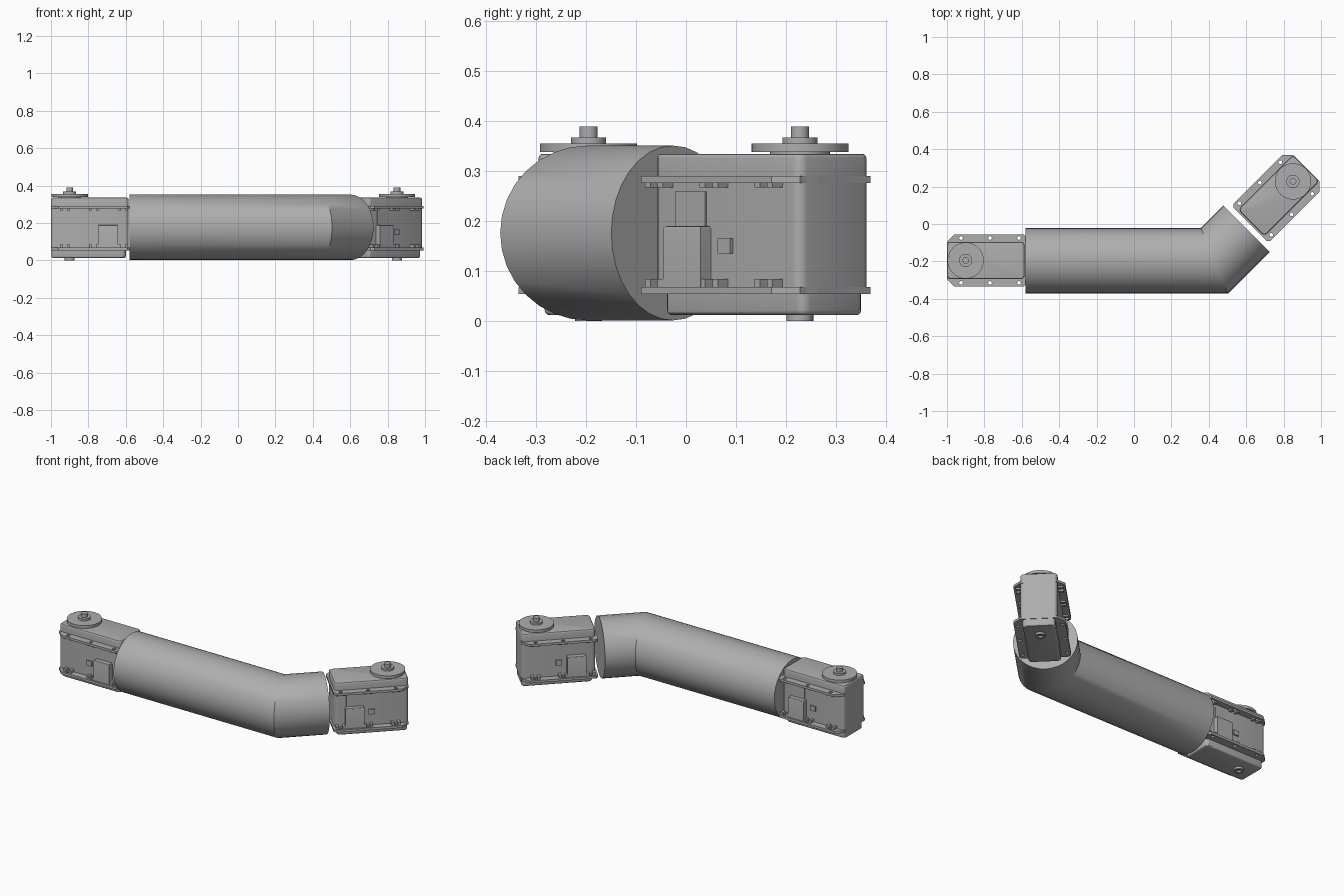
import bpy, bmesh, math
from mathutils import Matrix, Vector

old = bpy.data.objects.get("Cube")
if old:
    bpy.data.objects.remove(old)

GREY = (0.42, 0.42, 0.42, 1)
grey = bpy.data.materials.new("plain grey")
grey.diffuse_color = GREY
grey.use_nodes = True
grey.node_tree.nodes["Principled BSDF"].inputs["Base Color"].default_value = GREY


def finish(name, mesh, place=Matrix()):
    mesh.materials.clear()
    mesh.materials.append(grey)
    ob = bpy.data.objects.new(name, mesh)
    ob.matrix_world = place
    bpy.context.collection.objects.link(ob)
    bpy.ops.object.select_all(action='DESELECT')
    ob.select_set(True)
    bpy.context.view_layer.objects.active = ob
    bpy.ops.object.shade_smooth_by_angle(angle=math.radians(30))
    return ob


def to_mesh(name, bm):
    bmesh.ops.recalc_face_normals(bm, faces=bm.faces)
    mesh = bpy.data.meshes.new(name)
    bm.to_mesh(mesh)
    bm.free()
    return mesh


def box(name, lo, hi, place, corner=0, rim=0, rim_up=True):
    """Box from corner to corner, with rounded uprights and a rounded top or bottom rim."""
    lo, hi = Vector(lo), Vector(hi)
    bm = bmesh.new()
    bmesh.ops.create_cube(bm, size=1, matrix=Matrix.Translation((lo + hi) / 2)
                          @ Matrix.Diagonal((*(hi - lo), 1)))
    if corner:
        uprights = [e for e in bm.edges
                    if abs(e.verts[0].co.z - e.verts[1].co.z) > 1e-4]
        bmesh.ops.bevel(bm, geom=uprights, offset=corner, segments=4,
                        profile=0.5, affect='EDGES')
    if rim:
        level = hi.z if rim_up else lo.z
        edges = [e for e in bm.edges
                 if all(abs(v.co.z - level) < 1e-4 for v in e.verts)]
        bmesh.ops.bevel(bm, geom=edges, offset=rim, segments=3,
                        profile=0.5, affect='EDGES')
    return finish(name, to_mesh(name, bm), place)


def lathe(name, profile, place, sides=40):
    """Closed round part from (radius, z) pairs, starting and ending on the axis."""
    bm = bmesh.new()
    verts = [bm.verts.new((r, 0, z)) for r, z in profile]
    edges = [bm.edges.new(pair) for pair in zip(verts, verts[1:])]
    bmesh.ops.spin(bm, geom=verts + edges, axis=(0, 0, 1), cent=(0, 0, 0),
                   angle=math.tau, steps=sides, use_duplicate=False)
    bmesh.ops.remove_doubles(bm, verts=bm.verts, dist=1e-5)
    return finish(name, to_mesh(name, bm), place)


def flange(name, z, place, holes):
    """Flat plate with clipped corners and drilled screw holes."""
    x0, x1, w, far, near = -0.1, 0.325, 0.14, 0.04, 0.015
    half = [(x0, w - far), (x0 + far, w), (x1 - near, w), (x1, w - near)]
    loops = [half + [(x, -y) for x, y in reversed(half)]]
    for hx, hy in holes:
        loops.append([(hx + 0.01 * math.cos(a * math.tau / 12),
                       hy + 0.01 * math.sin(a * math.tau / 12)) for a in range(12)])
    curve = bpy.data.curves.new(name, 'CURVE')
    curve.dimensions = '2D'
    curve.fill_mode = 'BOTH'
    curve.extrude = 0.007
    for loop in loops:
        spline = curve.splines.new('POLY')
        spline.points.add(len(loop) - 1)
        for point, (x, y) in zip(spline.points, loop):
            point.co = (x, y, 0, 1)
        spline.use_cyclic_u = True
    temp = bpy.data.objects.new(name + " outline", curve)
    mesh = bpy.data.meshes.new_from_object(temp)
    bpy.data.objects.remove(temp)
    return finish(name, mesh, place @ Matrix.Translation((0, 0, z)))


def motor(label, place):
    """Motor unit, with the output shaft on its local origin."""
    n = label + "_"
    # casing in three layers
    box(n + "middle_case", (-0.1, -0.1, 0.055), (0.315, 0.1, 0.285), place, 0.02)
    box(n + "top_case", (-0.1, -0.1, 0.285), (0.315, 0.1, 0.335), place, 0.02, 0.008)
    box(n + "bottom_case", (-0.097, -0.088, 0.012), (0.3, 0.088, 0.055), place,
        0.02, 0.01, False)

    # screw flanges with bosses at every hole
    rows = (-0.025, 0.13, 0.285)
    holes = [(x, s * 0.12) for x in rows for s in (-1, 1)]
    flange(n + "top_flange", 0.284, place, holes)
    flange(n + "bottom_flange", 0.061, place, holes)
    for s in (-1, 1):
        side = place @ Matrix.Diagonal((1, s, 1, 1))
        for x in rows:
            for dx in (-0.018, 0.018):
                c = x + dx
                box(n + "top_boss", (c - 0.008, 0.098, 0.268),
                    (c + 0.008, 0.128, 0.279), side)
                box(n + "bottom_boss", (c - 0.008, 0.098, 0.066),
                    (c + 0.008, 0.128, 0.084), side)
        # cable socket, its backing panel and a small clip
        box(n + "socket", (0.152, 0.095, 0.066), (0.258, 0.13, 0.19), side, 0, 0.006)
        box(n + "clip", (0.09, 0.098, 0.135), (0.125, 0.108, 0.165), side)
    box(n + "panel", (0.165, 0.098, 0.19), (0.25, 0.104, 0.26), place)

    # output disc, hub and shaft on top, bearing below
    lathe(n + "output_disc", [(0, 0.33), (0.06, 0.33), (0.06, 0.339), (0.097, 0.339),
                              (0.097, 0.356), (0.035, 0.356), (0.035, 0.368),
                              (0.018, 0.368), (0.018, 0.39), (0, 0.39)], place)
    lathe(n + "bearing", [(0, 0.02), (0.027, 0.02), (0.027, 0), (0.016, 0),
                          (0.012, 0.008), (0, 0.008)], place, 24)


def bent_tube():
    """Capped tube with one mitred elbow."""
    r, sides, turn = 0.175, 32, math.radians(45)
    elbow = Vector((0.43, -0.197, 0.1765))
    lateral = Vector((-math.sin(turn), math.cos(turn), 0))
    ahead = Vector((math.cos(turn), math.sin(turn), 0))
    rings = [[], [], []]
    bm = bmesh.new()
    for i in range(sides):
        a = math.tau * i / sides
        u, h = r * math.cos(a), Vector((0, 0, r * math.sin(a)))
        rings[0].append(bm.verts.new(Vector((-0.58, elbow.y + u, elbow.z)) + h))
        rings[1].append(bm.verts.new(
            elbow + Vector((-u * math.tan(turn / 2), u, 0)) + h))
        rings[2].append(bm.verts.new(elbow + ahead * 0.242 + lateral * u + h))
    for a, b in zip(rings, rings[1:]):
        for i in range(sides):
            j = (i + 1) % sides
            bm.faces.new((a[i], a[j], b[j], b[i]))
    bm.faces.new(rings[0])
    bm.faces.new(rings[2])
    return finish("bent_tube", to_mesh("bent_tube", bm))


bent_tube()
motor("base_motor", Matrix.Translation((-0.9, -0.195, 0)))
motor("elbow_motor", Matrix.Translation((0.85, 0.228, 0))
      @ Matrix.Rotation(math.radians(225), 4, 'Z'))
